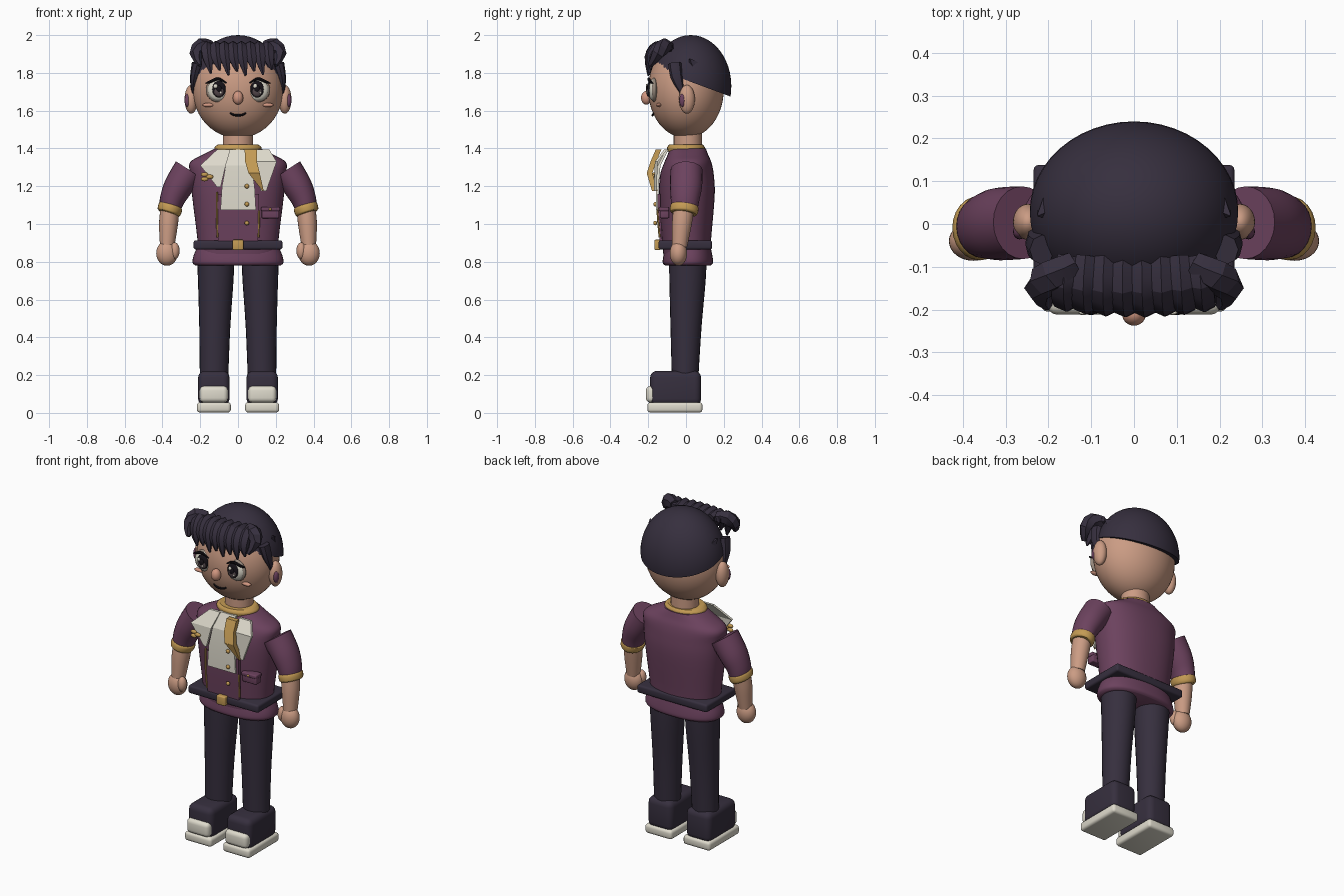
import bpy, bmesh, math
from mathutils import Vector, Matrix


def srgb(r, g, b):
    f = lambda c: (c / 255 / 12.92) if c < 10 else ((c / 255 + 0.055) / 1.055) ** 2.4
    return (f(r), f(g), f(b), 1)


MATS = {}
for mat_name, col in {"dark": (54, 47, 62), "skin": (203, 156, 132), "purple": (108, 66, 94),
                      "gold": (196, 155, 84), "cream": (222, 218, 204), "blush": (208, 150, 128),
                      "black": (22, 18, 24), "iris": (82, 70, 74), "eye_rim": (150, 136, 124)}.items():
    m = bpy.data.materials.new(mat_name)
    m.diffuse_color = srgb(*col)
    MATS[mat_name] = m


def finish(name, bm, mat, angle=40):
    bmesh.ops.recalc_face_normals(bm, faces=bm.faces)
    me = bpy.data.meshes.new(name)
    bm.to_mesh(me)
    bm.free()
    me.materials.append(MATS[mat])
    me.shade_smooth()
    me.set_sharp_from_angle(angle=math.radians(angle))
    ob = bpy.data.objects.new(name, me)
    bpy.context.collection.objects.link(ob)
    return ob


def ball(name, c, r, mat, cut=None, seg=32):
    """Ellipsoid, optionally cut by a plane (point, normal) keeping the normal side."""
    bm = bmesh.new()
    bmesh.ops.create_uvsphere(bm, u_segments=seg, v_segments=seg // 2, radius=1)
    bmesh.ops.transform(bm, matrix=Matrix.Translation(c) @ Matrix.Diagonal((*r, 1)), verts=bm.verts)
    if cut:
        res = bmesh.ops.bisect_plane(bm, geom=bm.verts[:] + bm.edges[:] + bm.faces[:],
                                     plane_co=cut[0], plane_no=cut[1], clear_inner=True)
        edges = [e for e in res["geom_cut"] if isinstance(e, bmesh.types.BMEdge)]
        bmesh.ops.edgeloop_fill(bm, edges=edges)
    return finish(name, bm, mat)


def box(name, lo, hi, mat, bevel=0.01, segs=3):
    bm = bmesh.new()
    lo, hi = Vector(lo), Vector(hi)
    bmesh.ops.create_cube(bm, size=1)
    bmesh.ops.transform(bm, matrix=Matrix.Translation((lo + hi) / 2) @ Matrix.Diagonal((*(hi - lo), 1)),
                        verts=bm.verts)
    bmesh.ops.bevel(bm, geom=bm.edges[:], offset=bevel, segments=segs, affect='EDGES', profile=0.5)
    return finish(name, bm, mat)


def spline(pts, n):
    """Catmull-Rom through tuples of any length."""
    P = [pts[0]] + list(pts) + [pts[-1]]
    out = []
    for i in range(1, len(P) - 2):
        for k in range(n):
            t = k / n
            out.append([0.5 * (2 * b + (c - a) * t + (2 * a - 5 * b + 4 * c - d) * t * t
                        + (3 * b - a - 3 * c + d) * t ** 3) for a, b, c, d in zip(*P[i - 1:i + 3])])
    return out + [list(pts[-1])]


def tube(name, pts, mat, ref=(0, 1, 0), sides=24, steps=4, power=2.0, flat=False, angle=40):
    """Loft of ellipses at (x, y, z, ru, rv); rv runs along ref. flat keeps rings horizontal."""
    rows = spline(pts, steps)
    bm = bmesh.new()
    rings = []
    for i, p in enumerate(rows):
        t = Vector(rows[min(i + 1, len(rows) - 1)][:3]) - Vector(rows[max(i - 1, 0)][:3])
        t = Vector((0, 0, 1)) if flat else t.normalized()
        u = Vector(ref).cross(t).normalized()
        v = t.cross(u)
        ring = []
        for k in range(sides):
            a = 2 * math.pi * k / sides
            c, s = math.cos(a), math.sin(a)
            c = math.copysign(abs(c) ** (2 / power), c)
            s = math.copysign(abs(s) ** (2 / power), s)
            ring.append(bm.verts.new(Vector(p[:3]) + u * c * p[3] + v * s * p[4]))
        rings.append(ring)
    for a, b in zip(rings, rings[1:]):
        for k in range(sides):
            bm.faces.new((a[k], a[(k + 1) % sides], b[(k + 1) % sides], b[k]))
    bm.faces.new(rings[0])
    bm.faces.new(rings[-1])
    return finish(name, bm, mat, angle)


def plate(name, rows, mat, thick=0.015):
    """Bent cloth plate from rows (x_left, x_right, y, z), thickened backwards."""
    bm = bmesh.new()
    V = [[[bm.verts.new((x, y + d, z)) for x in (a, b)] for a, b, y, z in rows] for d in (0, thick)]
    f, k = V
    for i in range(len(rows) - 1):
        bm.faces.new((f[i][0], f[i][1], f[i + 1][1], f[i + 1][0]))
        bm.faces.new((k[i][0], k[i + 1][0], k[i + 1][1], k[i][1]))
        for s in (0, 1):
            bm.faces.new((f[i][s], f[i + 1][s], k[i + 1][s], k[i][s]))
    for i in (0, -1):
        bm.faces.new((f[i][0], f[i][1], k[i][1], k[i][0]))
    return finish(name, bm, mat, 20)


# Head, neck and hair cap
ball("head", (0, 0, 1.712), (0.24, 0.2, 0.257), "skin", seg=48)
ball("hair_cap", (0, 0.025, 1.73), (0.245, 0.215, 0.27), "dark", ((0, 0.235, 1.675), (0, 0.37, 1)), 48)
tube("neck", [(0, 0.01, 1.36, 0.08, 0.075), (0, 0.01, 1.5, 0.08, 0.075)], "skin", flat=True)
tube("collar", [(0, 0, 1.385, 0.122, 0.098), (0, 0, 1.405, 0.125, 0.1), (0, 0, 1.42, 0.108, 0.09)],
     "gold", flat=True)

# Fringe of faceted locks
for i in range(8):
    x = -0.165 + i * 0.046
    tip = 1.785 + 0.022 * (i % 2) + 0.4 * (x * x)
    fy = 0.5 * x * x
    tube("fringe_lock", [(x * 0.95, -0.075, 1.935, 0.022, 0.025), (x, -0.15 + fy, 1.935, 0.034, 0.032),
                         (x + 0.006, -0.192 + fy, 1.88, 0.028, 0.032), (x + 0.022, -0.2 + fy, tip, 0.004, 0.006)],
         "dark", ref=(1, 0, 0), sides=6, steps=3, angle=25)

for s in (-1, 1):
    # Side curls, sideburns and small tufts
    tube("side_curl", [(s * 0.14, -0.09, 1.94, 0.03, 0.03), (s * 0.19, -0.12, 1.94, 0.045, 0.04),
                       (s * 0.222, -0.15, 1.9, 0.035, 0.035), (s * 0.2, -0.19, 1.84, 0.01, 0.015)],
         "dark", sides=6, steps=2, angle=25)
    tube("sideburn", [(s * 0.215, -0.06, 1.85, 0.03, 0.035), (s * 0.232, -0.05, 1.78, 0.022, 0.032),
                      (s * 0.238, -0.03, 1.72, 0.012, 0.018), (s * 0.235, -0.015, 1.67, 0.003, 0.004)],
         "dark", sides=8, steps=2)
    tube("hair_tuft", [(s * 0.2, 0.04, 1.84, 0.03, 0.035), (s * 0.225, 0.02, 1.875, 0.003, 0.003)],
         "dark", sides=4, steps=1, angle=20)
    # Ears
    ball("ear", (s * 0.248, 0.005, 1.66), (0.035, 0.042, 0.076), "skin")
    ball("inner_ear", (s * 0.268, -0.018, 1.655), (0.015, 0.018, 0.036), "purple", seg=16)
    # Eyes with iris, pupil, glints and lashes
    x, z = s * 0.105, 1.71
    ball("eye_rim", (x, -0.168, z), (0.065, 0.02, 0.065), "eye_rim")
    ball("eye_white", (x, -0.173, z), (0.056, 0.026, 0.058), "cream")
    ball("iris", (x - s * 0.004, -0.192, z + 0.004), (0.036, 0.014, 0.044), "black")
    ball("iris_lower", (x - s * 0.004, -0.2, z - 0.01), (0.026, 0.01, 0.026), "iris", seg=16)
    ball("pupil", (x - s * 0.004, -0.203, z + 0.004), (0.016, 0.01, 0.02), "black", seg=16)
    ball("glint", (x - 0.014, -0.208, z + 0.02), (0.011, 0.005, 0.012), "cream", seg=12)
    ball("small_glint", (x + 0.013, -0.208, z - 0.014), (0.006, 0.004, 0.006), "cream", seg=12)
    tube("upper_lash", [(x + s * 0.066, -0.175, z + 0.035, 0.003, 0.003), (x + s * 0.045, -0.187, z + 0.042, 0.007, 0.007),
                        (x, -0.197, z + 0.058, 0.008, 0.008), (x - s * 0.045, -0.193, z + 0.036, 0.003, 0.003)],
         "black", sides=8)
    ball("cheek", (s * 0.158, -0.145, 1.63), (0.032, 0.014, 0.011), "blush", seg=16)
ball("nose", (0, -0.21, 1.668), (0.028, 0.028, 0.036), "blush")
tube("mouth", [(-0.042, -0.171, 1.588, 0.004, 0.004), (-0.02, -0.176, 1.577, 0.006, 0.006),
               (0.02, -0.176, 1.577, 0.006, 0.006), (0.042, -0.171, 1.588, 0.004, 0.004)], "black", sides=8)

# Jacket body and hem
tube("jacket", [(0, 0.005, 0.84, 0.212, 0.125), (0, 0.003, 0.92, 0.215, 0.13), (0, 0.005, 1.15, 0.243, 0.147),
                (0, 0.005, 1.26, 0.252, 0.142), (0, 0.01, 1.325, 0.255, 0.125), (0, 0.01, 1.365, 0.19, 0.108),
                (0, 0.01, 1.4, 0.12, 0.095)], "purple", sides=48, power=2.3, flat=True)
tube("jacket_hem", [(0, 0.01, 0.78, 0.225, 0.12), (0, 0.01, 0.795, 0.24, 0.133), (0, 0.01, 0.83, 0.236, 0.13),
                    (0, 0.01, 0.88, 0.215, 0.12)], "purple", sides=48, power=2.3, flat=True)

# Belt and buckle
box("belt", (-0.235, -0.145, 0.865), (0.235, 0.138, 0.913), "dark", 0.012)
box("buckle", (-0.029, -0.168, 0.862), (0.029, -0.135, 0.917), "gold", 0.007)

# Vest front, shirt panel and lapels
plate("vest_front", [(-0.11, 0.11, -0.15, 1.16), (-0.11, 0.11, -0.15, 1.07), (-0.105, 0.105, -0.14, 0.91)], "purple")
plate("shirt", [(-0.05, 0.06, -0.107, 1.395), (-0.065, 0.07, -0.15, 1.31), (-0.085, 0.088, -0.16, 1.2),
                (-0.093, 0.095, -0.16, 1.075)], "cream")
plate("lapel_left", [(-0.11, -0.04, -0.115, 1.395), (-0.2, -0.065, -0.165, 1.31), (-0.11, -0.092, -0.172, 1.195)], "cream")
plate("lapel_right", [(0.09, 0.165, -0.115, 1.395), (0.085, 0.205, -0.165, 1.33), (0.12, 0.15, -0.17, 1.175)], "cream")

# Neck ribbon
plate("ribbon", [(0.035, 0.1, -0.16, 1.395), (0.038, 0.1, -0.188, 1.33), (0.055, 0.115, -0.208, 1.27),
                 (0.13, 0.136, -0.18, 1.175)], "gold", 0.03)

# Brooch, buttons, trim lines and pocket
for k in range(3):
    a = k * 2.1
    ball("brooch_bead", (-0.168 + 0.018 * math.cos(a), -0.17, 1.25 + 0.014 * math.sin(a)),
         (0.02, 0.01, 0.012), "gold", seg=12)
for z in (1.2, 1.105, 1.005):
    ball("button", (0.047, -0.163, z), (0.012, 0.01, 0.012), "gold", seg=16)
for x, top in ((-0.112, 1.17), (0.112, 1.07)):
    tube("gold_trim", [(x, -0.15, top, 0.005, 0.005), (x, -0.15, 1.05, 0.005, 0.005),
                       (x * 0.97, -0.14, 0.93, 0.005, 0.005)], "gold", sides=8)
box("pocket", (0.125, -0.138, 1.03), (0.218, -0.09, 1.075), "purple", 0.006)
box("pocket_flap", (0.122, -0.145, 1.068), (0.222, -0.09, 1.09), "purple", 0.006)
ball("pocket_button", (0.17, -0.145, 1.078), (0.007, 0.006, 0.007), "gold", seg=12)

for s in (-1, 1):
    # Sleeve, cuff, forearm and hand
    tube("sleeve", [(s * 0.26, 0.003, 1.285, 0.083, 0.085), (s * 0.315, 0.0, 1.2, 0.077, 0.085),
                    (s * 0.348, -0.005, 1.13, 0.066, 0.076), (s * 0.362, -0.008, 1.07, 0.056, 0.068)], "purple")
    tube("cuff", [(s * 0.355, -0.008, 1.1, 0.058, 0.068), (s * 0.358, -0.009, 1.09, 0.065, 0.075),
                  (s * 0.364, -0.01, 1.065, 0.063, 0.074), (s * 0.367, -0.011, 1.055, 0.054, 0.066)], "gold")
    tube("forearm", [(s * 0.36, -0.012, 1.08, 0.05, 0.055), (s * 0.368, -0.022, 1.0, 0.05, 0.052),
                     (s * 0.375, -0.034, 0.88, 0.038, 0.04)], "skin")
    ball("hand", (s * 0.376, -0.04, 0.845), (0.057, 0.046, 0.066), "skin")
    ball("thumb", (s * 0.335, -0.055, 0.858), (0.026, 0.027, 0.045), "skin", seg=16)
    # Trouser leg
    tube("trouser_leg", [(s * 0.118, 0.01, 0.84, 0.1, 0.1), (s * 0.118, 0.008, 0.7, 0.094, 0.096),
                         (s * 0.123, 0.0, 0.45, 0.082, 0.082), (s * 0.127, -0.005, 0.18, 0.075, 0.07)],
         "dark", flat=True)
    # Shoe with sole and toe cap
    c = s * 0.128
    box("shoe", (c - 0.083, -0.19, 0.04), (c + 0.083, 0.08, 0.222), "dark", 0.035, 4)
    box("sole", (c - 0.09, -0.205, 0.002), (c + 0.09, 0.087, 0.056), "cream", 0.016)
    box("toe_cap", (c - 0.075, -0.212, 0.055), (c + 0.075, -0.13, 0.142), "cream", 0.024, 4)
